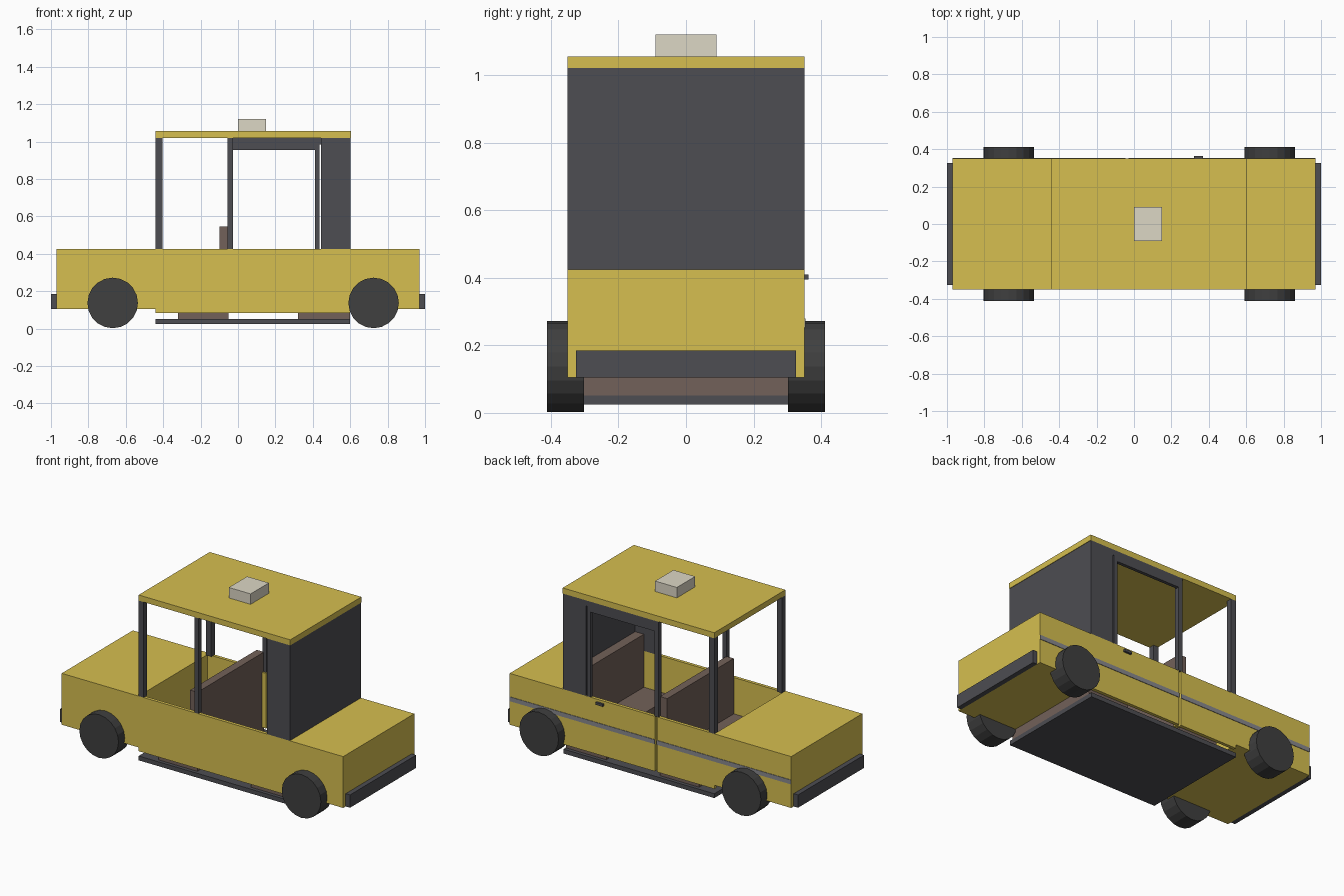
import bpy, math

if "Cube" in bpy.data.objects:
    bpy.data.objects.remove(bpy.data.objects["Cube"])


def material(name, rgb):
    m = bpy.data.materials.new(name)
    m.diffuse_color = (*rgb, 1)
    m.use_nodes = True
    m.node_tree.nodes["Principled BSDF"].inputs["Base Color"].default_value = m.diffuse_color
    return m


yellow = material("yellow_paint", (0.67, 0.52, 0.08))
dark = material("dark_trim", (0.075, 0.075, 0.085))
rubber = material("rubber", (0.05, 0.05, 0.05))
brown = material("brown_seat", (0.17, 0.12, 0.10))
cream = material("cream_sign", (0.72, 0.68, 0.56))
silver = material("grey_stripe", (0.25, 0.25, 0.27))


def box(name, x, y, z, mat):
    """Box from (min, max) pairs along each axis."""
    bpy.ops.mesh.primitive_cube_add(size=1, location=[(a + b) / 2 for a, b in (x, y, z)])
    o = bpy.context.object
    o.name = name
    o.scale = [b - a for a, b in (x, y, z)]
    bpy.ops.object.transform_apply(location=False, rotation=False, scale=True)
    o.data.materials.append(mat)
    return o


W = 0.35             # half width of the body
FULL = (-W, W)
LEFT, RIGHT = (-W, -W + 0.02), (W - 0.02, W)

# Hood, trunk, floor and roof
box("hood", (-0.97, -0.44), FULL, (0.105, 0.425), yellow)
box("trunk", (0.60, 0.97), FULL, (0.105, 0.425), yellow)
box("floor", (-0.44, 0.60), FULL, (0.025, 0.052), dark)
box("roof", (-0.44, 0.605), FULL, (1.02, 1.055), yellow)
box("roof_sign", (0.0, 0.15), (-0.09, 0.09), (1.055, 1.12), cream)

# Bumpers
box("front_bumper", (-1.0, -0.97), (-0.325, 0.325), (0.105, 0.185), dark)
box("rear_bumper", (0.97, 1.0), (-0.325, 0.325), (0.105, 0.185), dark)

# Closed side wall, and the opposite side split into doors
box("side_wall", (-0.44, 0.60), LEFT, (0.082, 0.425), yellow)
box("front_side_panel", (-0.44, -0.045), RIGHT, (0.082, 0.425), yellow)
box("rear_door", (-0.03, 0.60), RIGHT, (0.082, 0.425), yellow)
box("door_post", (-0.055, -0.025), (W - 0.04, W - 0.02), (0.082, 0.425), yellow)
box("door_handle", (0.32, 0.37), (W, W + 0.013), (0.395, 0.41), dark)

# Side stripe, broken at the door gap
for i, x in enumerate(((-0.97, -0.045), (-0.03, 0.97))):
    box(f"stripe_{i}", x, (W, W + 0.003), (0.253, 0.28), silver)

# Pillars and rear side panels on both sides
for s, name in ((-1, "left"), (1, "right")):
    def side(depth):
        return tuple(sorted((s * W, s * (W - depth))))
    box(f"front_pillar_{name}", (-0.44, -0.405), side(0.035), (0.425, 1.02), dark)
    box(f"middle_pillar_{name}", (-0.055, -0.028), side(0.03), (0.425, 1.02), dark)
    box(f"rear_side_panel_{name}", (0.445, 0.60), side(0.02), (0.425, 1.02), dark)
box("rear_panel", (0.582, 0.602), FULL, (0.425, 1.02), dark)

# Window frame of the rear door
box("window_header", (-0.028, 0.445), RIGHT, (0.985, 1.02), dark)
box("window_frame_top", (-0.028, 0.437), RIGHT, (0.955, 0.985), dark)
box("window_frame_rear", (0.412, 0.437), RIGHT, (0.425, 0.955), dark)

# Seats
S = (-0.328, 0.328)
box("front_seat_cushion", (-0.32, -0.05), S, (0.052, 0.20), brown)
box("front_seat_back", (-0.10, -0.05), S, (0.20, 0.545), brown)
box("rear_seat_cushion", (0.32, 0.598), S, (0.052, 0.20), brown)
box("rear_seat_back", (0.52, 0.58), S, (0.20, 0.53), brown)

# Wheels
for x, end in ((-0.67, "front"), (0.725, "rear")):
    for s, name in ((-1, "left"), (1, "right")):
        bpy.ops.mesh.primitive_cylinder_add(vertices=20, radius=0.135, depth=0.11,
                                            location=(x, s * 0.357, 0.137),
                                            rotation=(math.pi / 2, 0, 0))
        wheel = bpy.context.object
        wheel.name = f"{end}_wheel_{name}"
        wheel.data.materials.append(rubber)
